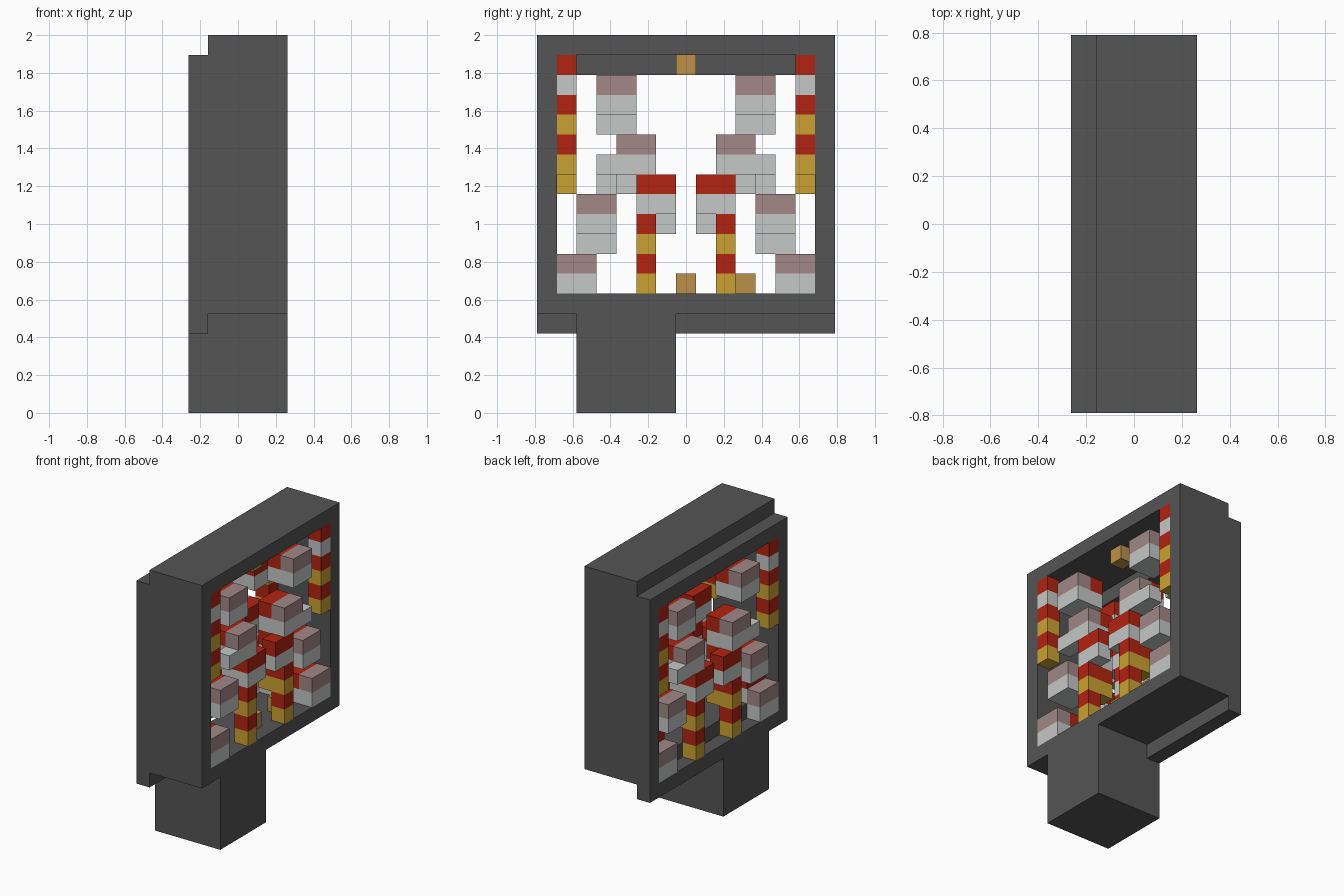
import bpy, bmesh
from mathutils import Matrix, Vector

cube = bpy.data.objects.get("Cube")
if cube:
    bpy.data.objects.remove(cube, do_unlink=True)

U = 2 / 19                       # one block
ORIGIN = Vector((-2.5, -7.5, 0))  # grid corner, in blocks


def material(name, r, g, b):
    m = bpy.data.materials.new(name)
    m.use_nodes = True
    m.diffuse_color = (r, g, b, 1)
    m.node_tree.nodes["Principled BSDF"].inputs["Base Color"].default_value = (r, g, b, 1)
    return m


DARK = material("dark_grey", .09, .09, .09)
RED = material("red", .45, .017, .006)
GOLD = material("gold", .6, .36, .032)
PALE = material("pale_grey", .56, .58, .575)
MAUVE = material("mauve", .36, .245, .245)
TAN = material("tan", .49, .28, .065)


def build(name, boxes):
    """Join boxes given as (low corner, high corner, material) in blocks."""
    bm = bmesh.new()
    mesh = bpy.data.meshes.new(name)
    mats = []
    for lo, hi, mat in boxes:
        if mat not in mats:
            mats.append(mat)
            mesh.materials.append(mat)
        lo, hi = Vector(lo), Vector(hi)
        centre = ((lo + hi) / 2 + ORIGIN) * U
        size = (hi - lo) * U
        made = bmesh.ops.create_cube(
            bm, size=1, matrix=Matrix.Translation(centre) @ Matrix.Diagonal((*size, 1)))
        for f in {f for v in made["verts"] for f in v.link_faces}:
            f.material_index = mats.index(mat)
    bm.to_mesh(mesh)
    bm.free()
    obj = bpy.data.objects.new(name, mesh)
    bpy.context.collection.objects.link(obj)
    return obj


def frame(name, x0, x1, z0):
    """Rectangular open frame, one block thick and fourteen high."""
    z1 = z0 + 14
    build(name, [((x0, 0, z0), (x1, 15, z0 + 1), DARK),
                 ((x0, 0, z1 - 1), (x1, 15, z1), DARK),
                 ((x0, 0, z0 + 1), (x1, 1, z1 - 1), DARK),
                 ((x0, 14, z0 + 1), (x1, 15, z1 - 1), DARK)])


# Casing: main frame, lowered rear frame and the foot
frame("main_frame", 1, 5, 5)
frame("rear_frame", 0, 1, 4)
build("foot", [((0, 2, 0), (5, 7, 4), DARK), ((1, 2, 4), (5, 7, 5), DARK)])


def stack(x, y, top, colours, width=1):
    """Column of coloured blocks running down from a top level."""
    return [((x, y, top - n - 1), (x + 1, y + width, top - n), c)
            for n, c in enumerate(colours)]


def both_sides(boxes):
    """Add copies mirrored across the centre line."""
    return boxes + [((a[0], 15 - b[1], a[2]), (b[0], 15 - a[1], b[2]), c)
                    for a, b, c in boxes]


STRIPES = [RED, PALE, RED, GOLD, RED, GOLD]
STEPS = [(1, 8), (2, 11), (4, 14), (3, 17)]   # position and top of each ledge

# The same arrangement stands on each open side, the rear one a block lower
for side, outer, inner, drop in (("front", 4, 3, 0), ("rear", 0, 1, 1)):
    build(side + "_hanging_columns", both_sides(stack(outer, 1, 18 - drop, STRIPES)))
    build(side + "_standing_columns", both_sides(
        stack(outer, 5, 12 - drop, STRIPES)
        + stack(outer, 6, 12 - drop, [RED, PALE])))
    ledges, cores = [], []
    for y, top in STEPS:
        ledges += stack(outer, y, top - drop, [MAUVE, PALE], 2)
        cores += stack(inner, y, max(top - drop, 8), [RED, PALE], 2)
    ledges += stack(outer, 3, 13 - drop, [PALE])
    build(side + "_ledges", both_sides(ledges))
    build(side + "_ledge_cores", both_sides(cores))
    build(side + "_column_cores", both_sides(
        stack(inner, 5, 12 - drop, [RED, PALE, RED, GOLD])))

# Small tan blocks inside the casing
build("tan_blocks", [((3, 7, 17), (4, 8, 18), TAN),
                     ((3, 7, 6), (4, 8, 7), TAN),
                     ((3, 10, 6), (4, 11, 7), TAN)])
